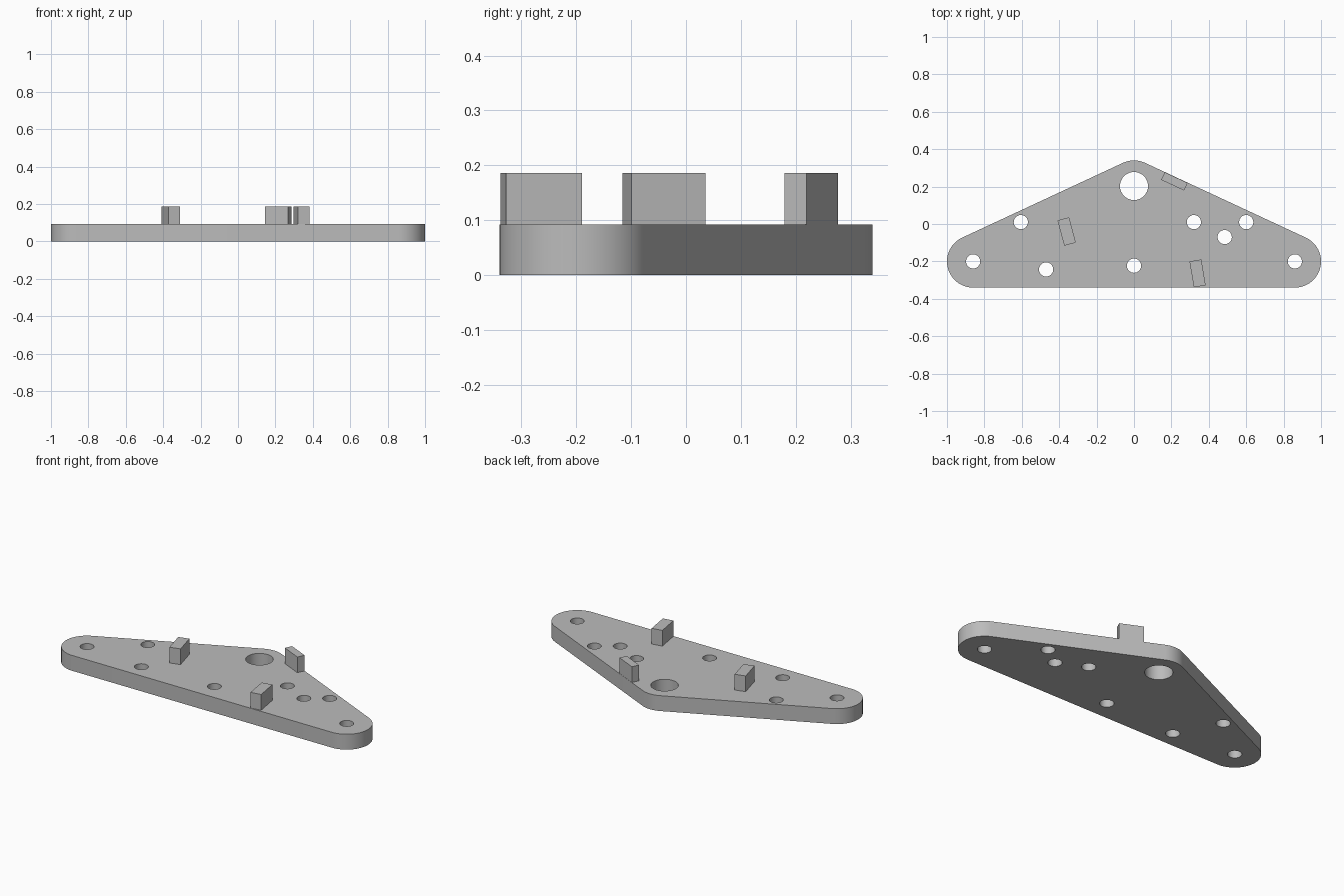
import bpy, bmesh, math
from mathutils import Matrix, Vector

if "Cube" in bpy.data.objects:
    bpy.data.objects.remove(bpy.data.objects["Cube"])

THICK = 0.092     # plate thickness
TOP = 0.186       # top of the lugs
CORNER = 0.14     # corner rounding radius
SIDE_X, SIDE_Y, APEX_Y = 0.86, -0.2, 0.2

gray = bpy.data.materials.new("plain gray")
gray.use_nodes = True
gray.diffuse_color = (0.5, 0.5, 0.5, 1)
gray.node_tree.nodes["Principled BSDF"].inputs["Base Color"].default_value = (0.5, 0.5, 0.5, 1)


def make_object(name, bm):
    bmesh.ops.recalc_face_normals(bm, faces=bm.faces[:])
    mesh = bpy.data.meshes.new(name)
    bm.to_mesh(mesh)
    bm.free()
    mesh.materials.append(gray)
    obj = bpy.data.objects.new(name, mesh)
    bpy.context.collection.objects.link(obj)
    return obj


def arc(x, y, r, start, sweep, steps):
    angles = [start + sweep * i / steps for i in range(steps + 1)]
    return [(x + r * math.cos(a), y + r * math.sin(a)) for a in angles]


def add_loop(bm, points):
    verts = [bm.verts.new((x, y, 0)) for x, y in points]
    for a, b in zip(verts, verts[1:] + verts[:1]):
        bm.edges.new((a, b))


# Plate: triangle with rounded corners, pierced by round holes
slope = math.atan2(APEX_Y - SIDE_Y, SIDE_X)
up = math.pi / 2
outline = (arc(SIDE_X, SIDE_Y, CORNER, -up, math.pi - slope, 24)
           + arc(0, APEX_Y, CORNER, up - slope, 2 * slope, 12)
           + arc(-SIDE_X, SIDE_Y, CORNER, up + slope, math.pi - slope, 24))
small_holes = [(-SIDE_X, SIDE_Y), (SIDE_X, SIDE_Y), (-0.605, 0.01), (0.6, 0.01),
               (0.32, 0.01), (0.485, -0.07), (0, -0.223), (-0.47, -0.243)]
holes = [(x, y, 0.038) for x, y in small_holes] + [(0, APEX_Y + 0.003, 0.075)]

bm = bmesh.new()
add_loop(bm, outline)
for x, y, r in holes:
    add_loop(bm, arc(x, y, r, 0, math.tau, 32)[:-1])
bmesh.ops.triangle_fill(bm, use_beauty=True, use_dissolve=False,
                        edges=bm.edges[:], normal=Vector((0, 0, 1)))
raised = bmesh.ops.extrude_face_region(bm, geom=bm.faces[:], use_keep_orig=True)
bmesh.ops.translate(bm, vec=(0, 0, THICK),
                    verts=[g for g in raised["geom"] if isinstance(g, bmesh.types.BMVert)])
plate = make_object("plate", bm)
bpy.ops.object.select_all(action="DESELECT")
plate.select_set(True)
bpy.context.view_layer.objects.active = plate
bpy.ops.object.shade_smooth_by_angle(angle=math.radians(30))


# Lugs: upright blocks standing on the plate
def lug(name, x, y, width, length, angle):
    bm = bmesh.new()
    place = (Matrix.Translation((x, y, (THICK + TOP) / 2))
             @ Matrix.Rotation(angle, 4, "Z")
             @ Matrix.Diagonal((width, length, TOP - THICK, 1)))
    bmesh.ops.create_cube(bm, size=1, matrix=place)
    return make_object(name, bm)


lug("right_lug", -0.36, -0.04, 0.064, 0.14, math.radians(15))
lug("front_lug", 0.34, -0.264, 0.064, 0.14, math.radians(9.5))
lug("back_edge_lug", 0.216, 0.228, 0.135, 0.045, -slope)
